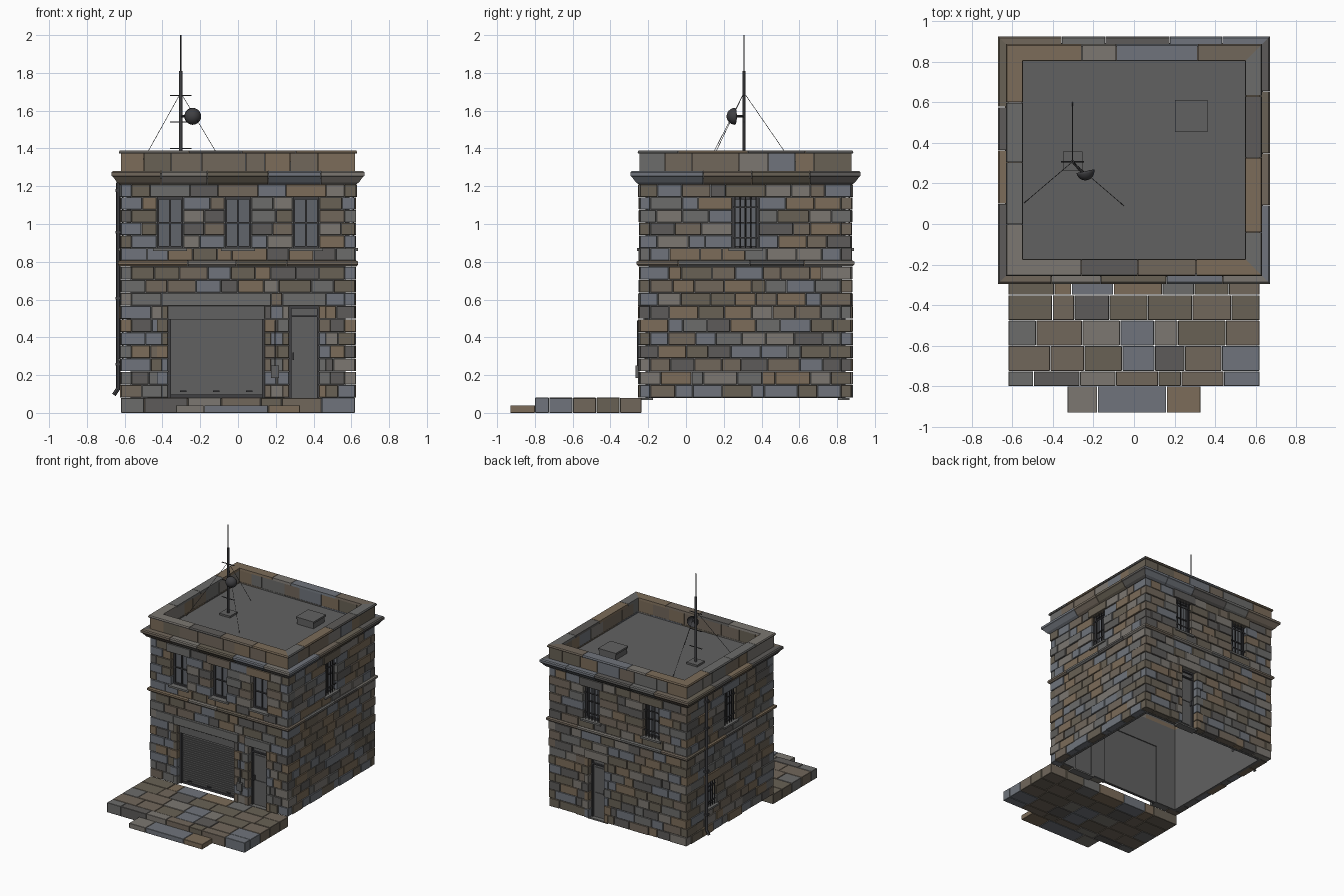
import bpy, bmesh, math, random
from mathutils import Vector, Matrix

if "Cube" in bpy.data.objects:
    bpy.data.objects.remove(bpy.data.objects["Cube"])

random.seed(7)
HX, HY, CY = 0.62, 0.56, 0.315      # half width, half depth, building centre y
T = 0.055                           # stone thickness
G = 0.0015                          # half joint

# Materials: six stone tones, then slate grey, dark metal, pane
TONES = [(.20, .15, .10), (.14, .12, .09), (.20, .185, .165), (.16, .175, .20),
         (.11, .105, .10), (.165, .135, .105), (.15, .15, .145), (.12, .12, .12),
         (.05, .05, .055), (.12, .13, .145)]
MATS = []
for i, c in enumerate(TONES):
    m = bpy.data.materials.new(f"tone_{i}")
    m.diffuse_color = (*c, 1)
    m.use_nodes = True
    m.node_tree.nodes["Principled BSDF"].inputs["Base Color"].default_value = m.diffuse_color
    MATS.append(m)
GREY, METAL, PANE = 7, 8, 9


def stone():
    return random.randrange(7)


def finish(name, bm, bevel=0, smooth=False):
    bmesh.ops.recalc_face_normals(bm, faces=bm.faces[:])
    me = bpy.data.meshes.new(name)
    bm.to_mesh(me)
    bm.free()
    for m in MATS:
        me.materials.append(m)
    ob = bpy.data.objects.new(name, me)
    bpy.context.collection.objects.link(ob)
    if bevel:
        md = ob.modifiers.new("worn_edges", 'BEVEL')
        md.width, md.segments = bevel, 1
    if smooth:
        bpy.context.view_layer.objects.active = ob
        ob.select_set(True)
        bpy.ops.object.shade_smooth_by_angle()
        ob.select_set(False)
    return ob


def box(bm, x0, x1, y0, y1, z0, z1, mat):
    M = Matrix.Translation(((x0 + x1) / 2, (y0 + y1) / 2, (z0 + z1) / 2)) @ \
        Matrix.Diagonal((abs(x1 - x0), abs(y1 - y0), abs(z1 - z0), 1))
    for v in bmesh.ops.create_cube(bm, size=1, matrix=M)["verts"]:
        for f in v.link_faces:
            f.material_index = mat


def place(side, t, d, z):
    """Point on a wall: t along it, d outward from its face."""
    return {"front": (t, CY - HY - d, z), "back": (t, CY + HY + d, z),
            "right": (HX + d, CY + t, z), "left": (-HX - d, CY + t, z)}[side]


def wbox(bm, side, t0, t1, d0, d1, z0, z1, mat):
    a, b = place(side, t0, d0, z0), place(side, t1, d1, z1)
    box(bm, a[0], b[0], a[1], b[1], z0, z1, mat)


def rod(bm, a, b, r, mat=METAL, n=10):
    a, b = Vector(a), Vector(b)
    M = Matrix.Translation((a + b) / 2) @ (b - a).to_track_quat('Z', 'Y').to_matrix().to_4x4()
    res = bmesh.ops.create_cone(bm, cap_ends=True, segments=n, radius1=r, radius2=r,
                                depth=(b - a).length, matrix=M)
    for v in res["verts"]:
        for f in v.link_faces:
            f.material_index = mat


def cuts(lo, hi, size):
    n = max(1, round((hi - lo) / size))
    s = (hi - lo) / n
    return [lo] + [lo + s * (i + random.uniform(-.3, .3)) for i in range(1, n)] + [hi]


# Openings: (t0, t1, z0, z1), aligned with the courses
LOW = [.08 + .0695 * k for k in range(11)]
UP = [.805 + .0675 * k for k in range(7)]
WIN = [("front", -.36), ("front", 0), ("front", .36), ("right", 0), ("left", 0),
       ("back", .24), ("back", -.30)]
WINDOWS = [(s, t - .07, t + .07, UP[1], UP[5]) for s, t in WIN]
WINDOWS.append(("left", .18, .30, LOW[3], LOW[6]))
DOORS = [("front", .27, .43, LOW[0], LOW[7]), ("back", .12, .26, LOW[0], LOW[7])]
GARAGE = ("front", -.37, .14, LOW[0], LOW[7])
LINTELS = [(s, a - .035, b + .035, z1, z1 + .068) for s, a, b, z0, z1 in WINDOWS + DOORS + [GARAGE]]


def runs(side, lo, hi, z, holes):
    out = [(lo, hi)]
    for s, a, b, z0, z1 in holes:
        if s == side and z0 < z < z1:
            out = [p for l, h in out for p in ((l, min(h, a)), (max(l, b), h)) if p[1] - p[0] > .004]
    return out


# Coursed stone walls with interlocking corners, and a thin liner behind
liner = bmesh.new()
for side in ("front", "back", "right", "left"):
    bm = bmesh.new()
    half = HX if side in ("front", "back") else HY
    for zs in (LOW, UP):
        for k, (za, zb) in enumerate(zip(zs, zs[1:])):
            long = (k % 2 == 0) == (side in ("front", "back"))
            h = half if long else half - T
            zm = (za + zb) / 2
            for lo, hi in runs(side, -h, h, zm, WINDOWS + DOORS + [GARAGE] + LINTELS):
                c = cuts(lo, hi, .125)
                for a, b in zip(c, c[1:]):
                    wbox(bm, side, a + G, b - G, -T, random.uniform(-.003, .006), za + G, zb - G, stone())
            for lo, hi in runs(side, -half + .05, half - .05, zm, WINDOWS + DOORS + [GARAGE]):
                wbox(liner, side, lo, hi, -.07, -.05, za, zb, GREY)
    # lintels
    for s, a, b, z0, z1 in LINTELS:
        if s == side:
            wbox(bm, s, a, b, -T, .01, z0, z1 - G, 6 if b - a > .4 else stone())
    # alternating jamb stones beside doors
    for s, a, b, z0, z1 in DOORS + [GARAGE]:
        if s == side:
            for k in range(7):
                w = .06 if k % 2 else .035
                for p, q in ((a - w, a), (b, b + w)):
                    wbox(bm, s, p, q, -.065, .009, LOW[k] + G, LOW[k + 1] - G, stone())
    finish(side + "_wall_stones", bm, .002)
finish("wall_liner", liner)


# Mitred stone bands running round the building
def band(name, prof, size):
    bm = bmesh.new()
    n = len(prof)
    for side in ("front", "back", "right", "left"):
        half = HX if side in ("front", "back") else HY
        c = cuts(-half, half, size)
        for i in range(len(c) - 1):
            loops = []
            for t, end in ((c[i], -1 if i == 0 else 0), (c[i + 1], 1 if i == len(c) - 2 else 0)):
                g = 0 if end else (G if t == c[i] else -G)
                loops.append([bm.verts.new(place(side, t + g + end * d, d, z)) for d, z in prof])
            A, B = loops
            fs = [bm.faces.new((A[j], A[(j + 1) % n], B[(j + 1) % n], B[j])) for j in range(n)]
            fs += [bm.faces.new(A), bm.faces.new(B)]
            m = stone()
            for f in fs:
                f.material_index = m
    finish(name, bm)


band("string_course", [(-.07, .775), (.005, .775), (.016, .785), (.016, .8), (.006, .807), (-.07, .807)], .3)
band("cornice", [(-.07, 1.21), (.004, 1.21), (.02, 1.22), (.042, 1.25), (.05, 1.255), (.05, 1.273),
                 (.042, 1.28), (-.07, 1.28)], .27)
band("parapet", [(-.068, 1.28), (0, 1.28), (0, 1.372), (-.068, 1.372)], .16)
band("coping", [(-.072, 1.372), (.008, 1.372), (.011, 1.38), (.006, 1.39), (-.07, 1.39)], .3)

# Roof slab and hatch
bm = bmesh.new()
box(bm, -.56, .56, CY - .5, CY + .5, 1.24, 1.27, GREY)
finish("roof_slab", bm)
bm = bmesh.new()
box(bm, .21, .355, .46, .605, 1.27, 1.315, GREY)
box(bm, .203, .362, .453, .612, 1.315, 1.33, GREY)
finish("roof_hatch", bm)

# Windows: pane, frame, sill, and glazing bars or a security grille
for i, (s, a, b, z0, z1) in enumerate(WINDOWS):
    bm = bmesh.new()
    wbox(bm, s, a, b, -.055, -.045, z0, z1, PANE)
    for p, q, u, v in ((a, a + .012, z0, z1), (b - .012, b, z0, z1), (a, b, z0, z0 + .012), (a, b, z1 - .012, z1)):
        wbox(bm, s, p, q, -.05, -.03, u, v, METAL)
    m, zm = (a + b) / 2, (z0 + z1) / 2
    wbox(bm, s, m - .004, m + .004, -.046, -.036, z0, z1, METAL)
    wbox(bm, s, a, b, -.046, -.036, zm - .004, zm + .004, METAL)
    wbox(bm, s, a - .02, b + .02, -.05, .014, z0 - .015, z0, 6)
    if s != "front":
        for k in range(5):
            t = a + (b - a) * (k + .5) / 5
            rod(bm, place(s, t, -.01, z0), place(s, t, -.01, z1), .0035, n=6)
        for f in (.2, .8):
            z = z0 + (z1 - z0) * f
            wbox(bm, s, a, b, -.013, -.007, z - .004, z + .004, METAL)
    finish(f"{s}_window_{i}", bm)

# Doors with frame, raised panels, handle and threshold
for s, a, b, z0, z1 in DOORS:
    bm = bmesh.new()
    wbox(bm, s, a, b, -.06, -.045, z0, z1, GREY)
    for p, q, u, v in ((a, a + .012, z0, z1), (b - .012, b, z0, z1), (a, b, z1 - .014, z1), (a, b, z1 - .06, z1 - .05)):
        wbox(bm, s, p, q, -.05, -.03, u, v, METAL)
    for u, v in ((z0 + .03, z0 + .2), (z0 + .23, z1 - .08)):
        wbox(bm, s, a + .03, b - .03, -.046, -.04, u, v, GREY)
    wbox(bm, s, a + .018, a + .026, -.046, -.025, z0 + .2, z0 + .24, METAL)
    wbox(bm, s, a - .02, b + .02, -.07, -.01, .068, .08, 6)
    finish(s + "_door", bm)

# Roller shutter with slats, guides, housing and handles
bm = bmesh.new()
_, a, b, z0, z1 = GARAGE
wbox(bm, "front", a, b, -.062, -.052, z0, z1, GREY)
for k in range(24):
    z = z0 + .02 + k * .0168
    wbox(bm, "front", a, b, -.055, -.045, z, z + .0125, GREY)
wbox(bm, "front", a, b, -.055, -.04, z0, z0 + .018, METAL)
wbox(bm, "front", a, b, -.06, -.02, .495, z1, GREY)
for p, q in ((a, a + .014), (b - .014, b)):
    wbox(bm, "front", p, q, -.055, -.03, z0, .5, METAL)
for x in (-.29, -.115, .06):
    wbox(bm, "front", x - .018, x + .018, -.046, -.035, .11, .118, METAL)
finish("roller_shutter", bm)

# Entry keypad and conduit
bm = bmesh.new()
wbox(bm, "front", .175, .218, 0, .022, .185, .25, GREY)
rod(bm, place("front", .196, .01, .25), place("front", .196, .01, .49), .004)
finish("entry_keypad", bm)

# Drainpipe with brackets and angled shoe
bm = bmesh.new()
rod(bm, (-.634, .64, .125), (-.634, .64, 1.22), .011, n=12)
rod(bm, (-.634, .64, .13), (-.657, .64, .095), .011, n=12)
for z in (.25, .6, .95, 1.17):
    box(bm, -.648, -.618, .623, .657, z, z + .014, METAL)
finish("drainpipe", bm, smooth=True)

# Paved forecourt and lower step
bm = bmesh.new()
rows = [-.80, -.725, -.60, -.475, -.35, -.235]
for y0, y1 in zip(rows, rows[1:]):
    c = cuts(-.62, .62, .17)
    for p, q in zip(c, c[1:]):
        box(bm, p + G, q - G, y0 + G, y1 - G, .0, .08 + random.uniform(-.002, .001), stone())
finish("forecourt_paving", bm, .002)
bm = bmesh.new()
for p, q in ((-.33, -.18), (-.18, .16), (.16, .33)):
    box(bm, p + G, q - G, -.93, -.80, 0, .04, stone())
finish("lower_step", bm, .002)

# Antenna mast with whip, cross bars, base plate and guy wires
bm = bmesh.new()
mx, my = -.303, .307
box(bm, mx - .048, mx + .048, my - .045, my + .05, 1.27, 1.285, GREY)
rod(bm, (mx, my, 1.27), (mx, my, 1.81), .009, n=12)
rod(bm, (mx, my, 1.80), (mx, my, 2.0), .0035, n=8)
for z in (1.40, 1.54, 1.68):
    rod(bm, (mx - .056, my, z), (mx + .056, my, z), .0035, n=8)
for x, y in ((-.54, .105), (-.05, .09), (mx, .6)):
    rod(bm, (mx, my, 1.695), (x, y, 1.27), .0015, n=5)
rod(bm, (mx, my, 1.57), (-.24, .235, 1.57), .006)
finish("antenna_mast", bm, smooth=True)

# Domed dish
bm = bmesh.new()
bmesh.ops.create_uvsphere(bm, u_segments=20, v_segments=12, radius=.045)
bmesh.ops.delete(bm, geom=[v for v in bm.verts if v.co.z < -.001], context='VERTS')
bmesh.ops.transform(bm, verts=bm.verts[:], matrix=Matrix.Translation((-.24, .26, 1.57)) @
                    Matrix.Rotation(math.radians(12), 4, 'Z') @ Matrix.Rotation(math.pi / 2, 4, 'X'))
for f in bm.faces:
    f.material_index = METAL
dish = finish("dish", bm, smooth=True)
dish.modifiers.new("shell", 'SOLIDIFY').thickness = .003
